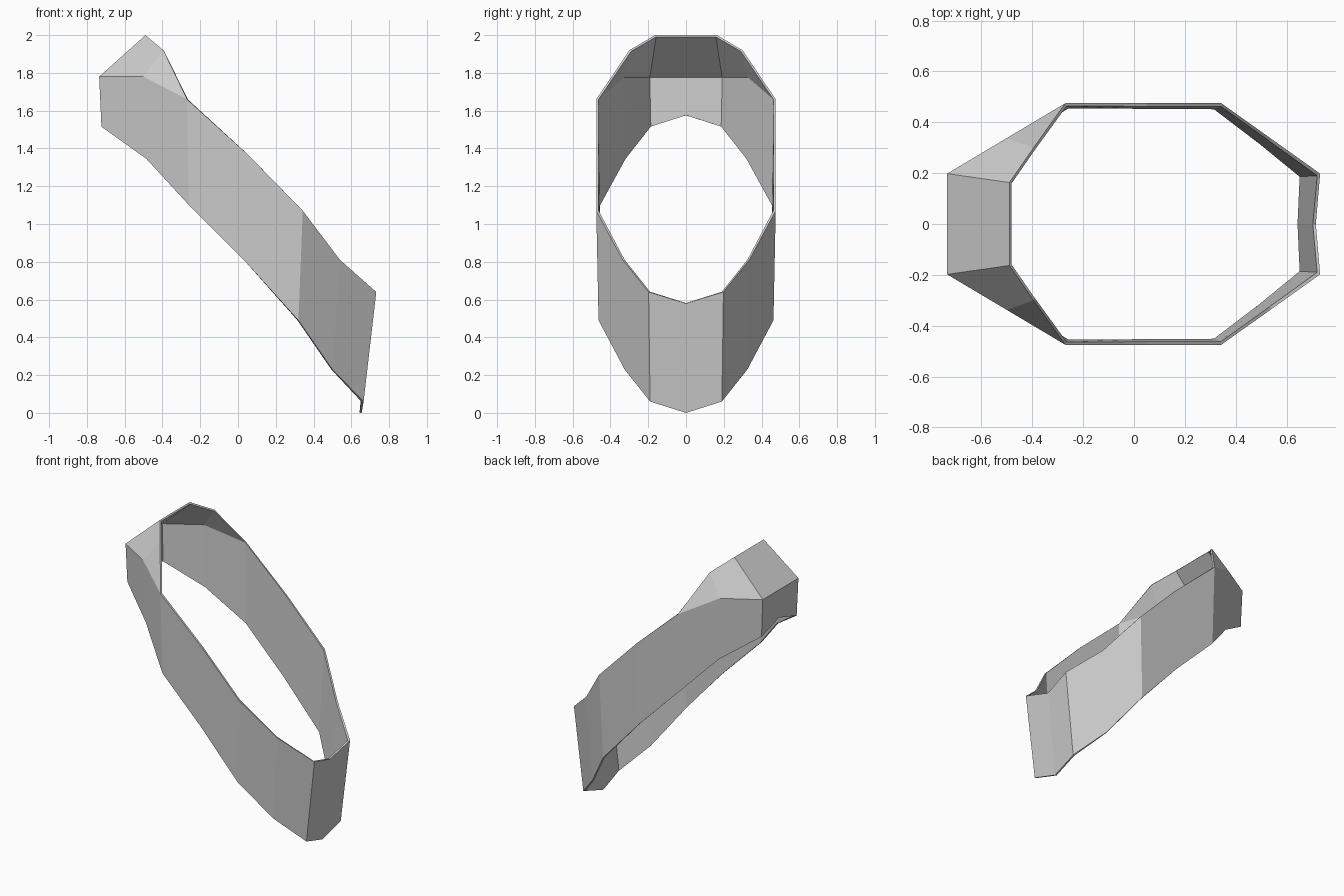
import bpy, bmesh

if "Cube" in bpy.data.objects:
    bpy.data.objects.remove(bpy.data.objects["Cube"])

# Half of the slanted octagonal band, from the low end (+x) round to the high end (-x):
# (bottom point, top point) of each column
columns = [
    ((0.655, 0, 0.0), (0.715, 0, 0.58)),
    ((0.665, 0.19, 0.06), (0.732, 0.198, 0.64)),
    ((0.50, 0.325, 0.23), (0.54, 0.335, 0.81)),
    ((0.32, 0.463, 0.49), (0.343, 0.475, 1.07)),
    ((0.04, 0.465, 0.80), (0.05, 0.475, 1.37)),
    ((-0.26, 0.467, 1.10), (-0.27, 0.475, 1.66)),
    ((-0.485, 0.33, 1.345), (-0.50, 0.338, 1.78)),
    ((-0.723, 0.195, 1.515), (-0.735, 0.198, 1.78)),
    ((-0.723, 0, 1.575), (-0.735, 0, 1.78)),
]
# Top edge of the lip that leans inward at the high end
lip = [(-0.395, 0.30, 1.92), (-0.49, 0.163, 2.0), (-0.49, 0, 2.0)]

bm = bmesh.new()
bottom = [bm.verts.new(b) for b, t in columns]
top = [bm.verts.new(t) for b, t in columns]
rim = [top[5]] + [bm.verts.new(p) for p in lip]


def strip(low, high):
    for i in range(len(low) - 1):
        ring = [low[i], low[i + 1], high[i + 1], high[i]]
        bm.faces.new(list(dict.fromkeys(ring)))


strip(bottom, top)
strip(top[5:], rim)

mesh = bpy.data.meshes.new("slanted_band")
bm.to_mesh(mesh)
bm.free()
band = bpy.data.objects.new("slanted_band", mesh)
bpy.context.collection.objects.link(band)

# Mirror to the other side, then thicken inward
mirror = band.modifiers.new("mirror", 'MIRROR')
mirror.use_axis = (False, True, False)
mirror.use_clip = True
wall = band.modifiers.new("wall", 'SOLIDIFY')
wall.thickness = 0.012
wall.offset = -1
wall.use_even_offset = True
